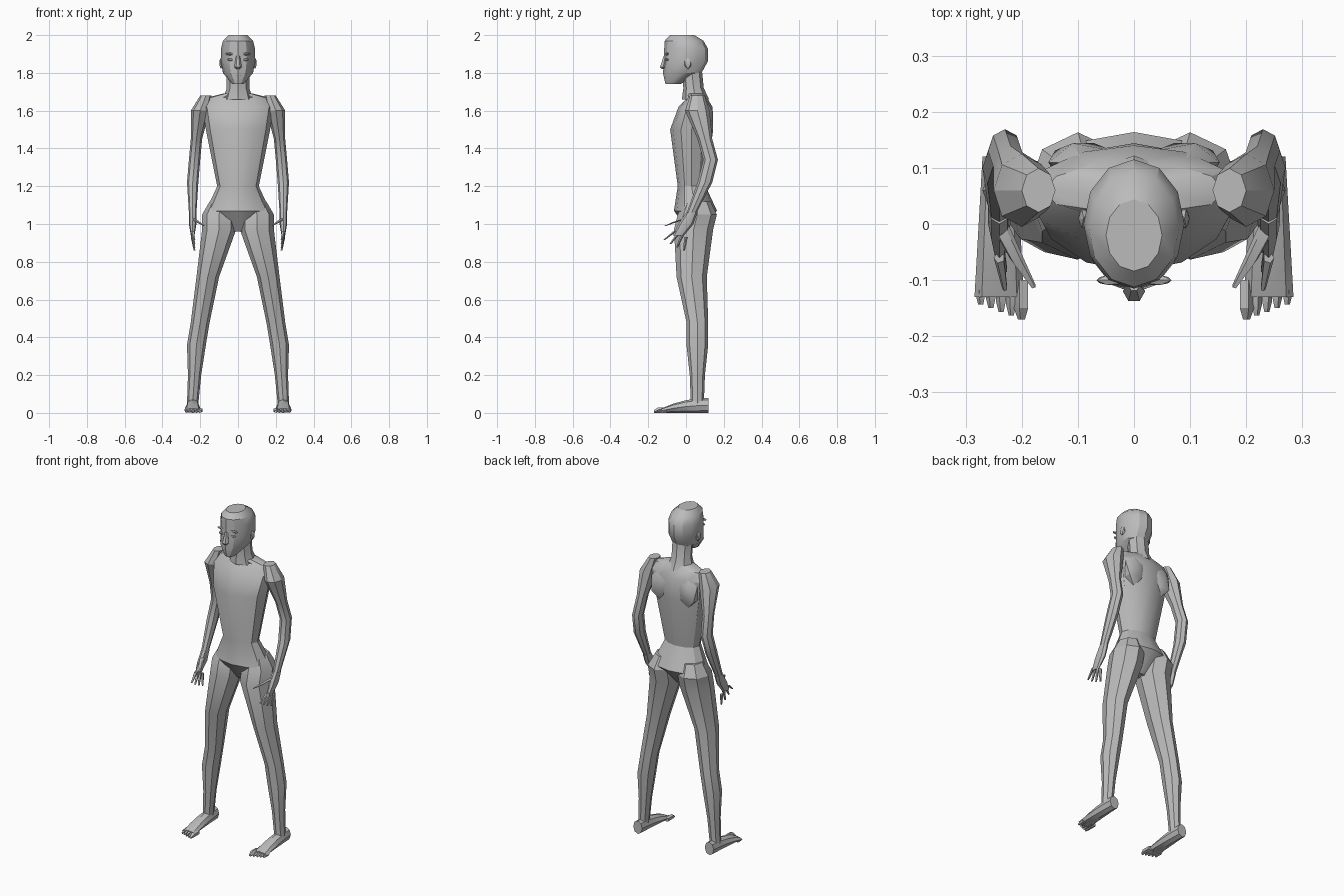
import bpy, bmesh, math
from mathutils import Vector, Matrix

cube = bpy.data.objects.get("Cube")
if cube:
    bpy.data.objects.remove(cube, do_unlink=True)

skin = bpy.data.materials.new("plain grey")
skin.use_nodes = True
grey = (.5, .5, .5, 1)
skin.diffuse_color = grey
skin.node_tree.nodes["Principled BSDF"].inputs["Base Color"].default_value = grey


def finish(name, bm, side):
    """Mirror to the wanted side, then turn the bmesh into a shaded object."""
    bmesh.ops.scale(bm, vec=(side, 1, 1), verts=bm.verts)
    bmesh.ops.recalc_face_normals(bm, faces=bm.faces)
    mesh = bpy.data.meshes.new(name)
    bm.to_mesh(mesh)
    bm.free()
    mesh.materials.append(skin)
    obj = bpy.data.objects.new(name, mesh)
    bpy.context.collection.objects.link(obj)
    bpy.ops.object.select_all(action="DESELECT")
    obj.select_set(True)
    bpy.context.view_layer.objects.active = obj
    bpy.ops.object.shade_smooth_by_angle(angle=math.radians(30))


def tube(name, joints, side=1, flat=1, sides=8, forward=False):
    """Skin a tube through joints of x, y, z, half width and optional half depth."""
    bm = bmesh.new()
    loops = []
    for x, y, z, wide, *depth in joints:
        deep = depth[0] if depth else wide * flat
        loop = []
        for i in range(sides):
            angle = math.tau * i / sides
            across = wide * math.cos(angle)
            along = deep * math.sin(angle)
            offset = (across, 0, along) if forward else (across, along, 0)
            loop.append(bm.verts.new(Vector((x, y, z)) + Vector(offset)))
        loops.append(loop)
    for lower, upper in zip(loops, loops[1:]):
        for i in range(sides):
            j = (i + 1) % sides
            bm.faces.new((lower[i], lower[j], upper[j], upper[i]))
    bm.faces.new(loops[0])
    bm.faces.new(loops[-1])
    finish(name, bm, side)


def bead(name, place, size, side=1):
    """A faceted ellipsoid for small rounded features."""
    bm = bmesh.new()
    matrix = Matrix.LocRotScale(Vector(place), None, Vector(size))
    bmesh.ops.create_icosphere(bm, subdivisions=1, radius=1, matrix=matrix)
    finish(name, bm, side)


# Trunk from crotch to collar
tube("torso", [
    (0, .04, .96, .04),
    (0, .05, 1.07, .17),
    (0, .03, 1.2, .11),
    (0, .03, 1.5, .17),
    (0, .05, 1.62, .19, .09),
    (0, .06, 1.67, .16, .05),
    (0, .05, 1.69, .08, .05)], flat=.67, sides=12)

tube("neck", [
    (0, .05, 1.66, .08),
    (0, .04, 1.72, .06),
    (0, .03, 1.82, .06)], flat=.9)

# Head from chin to crown
tube("head", [
    (0, -.07, 1.74, .03),
    (0, -.02, 1.8, .08),
    (0, 0, 1.86, .09),
    (0, 0, 1.93, .09),
    (0, -.01, 1.97, .08),
    (0, -.02, 2, .05)], flat=1.28, sides=12)

# Face
tube("nose", [
    (0, -.12, 1.82, .01),
    (0, -.12, 1.83, .02),
    (0, -.11, 1.89, .01)], sides=6)
bead("upper_lip", (0, -.11, 1.8), (.03, .01, .006))
bead("lower_lip", (0, -.11, 1.79), (.02, .01, .006))

for side, label in ((1, "left_"), (-1, "right_")):
    bead(label + "eye", (.04, -.1, 1.87), (.02, .01, .008), side)
    bead(label + "brow", (.04, -.1, 1.9), (.03, .01, .008), side)
    bead(label + "ear", (.09, .01, 1.85), (.01, .02, .03), side)
    bead(label + "shoulder_blade", (.09, .11, 1.55), (.07, .04, .1), side)

    # Arm from shoulder to wrist, bent at the elbow
    tube(label + "arm", [
        (.17, .06, 1.68, .03),
        (.2, .06, 1.6, .05),
        (.22, .1, 1.45, .03),
        (.23, .13, 1.34, .03),
        (.24, .1, 1.22, .03),
        (.24, .03, 1.06, .02)], side, flat=1.3)

    # Hand with the palm turned inward
    tube(label + "hand", [
        (.24, .03, 1.06, .02, .03),
        (.24, 0, 1, .02, .04),
        (.24, -.04, .94, .01, .03)], side)

    # Fingers fan out from the knuckles
    for i, finger in enumerate(("index", "middle", "ring", "little")):
        swing = .9 - i / 4
        root = Vector((.24, -.06 + i / 50, .96 - i / 100))
        reach = Vector((-.01, -.07 * math.sin(swing), -.07 * math.cos(swing)))
        joints = [(*(root + reach * t), .01 - t / 200) for t in (0, .6, 1)]
        tube(label + finger + "_finger", joints, side, sides=5)
    tube(label + "thumb", [
        (.24, 0, 1.03, .015),
        (.21, -.06, 1.01, .012),
        (.18, -.11, .99, .005)], side, sides=5)

    # Leg from buttock to ankle
    tube(label + "leg", [
        (.09, .06, 1.12, .06),
        (.1, .06, 1.05, .09),
        (.1, .04, .97, .09),
        (.16, .03, .72, .06, .08),
        (.2, .06, .48, .05),
        (.22, .06, .36, .05),
        (.23, .06, .2, .035),
        (.24, .06, .05, .03)], side, flat=1.15)

    # Foot: a wedge that widens and flattens toward the toes, sole on the ground
    foot = []
    for step in range(5):
        t = step / 4
        rise = .04 - .028 * t * t
        foot.append((.24, .12 - t / 4, rise, .03 + t / 70, rise))
    tube(label + "foot", foot, side, forward=True)
    for i, toe in enumerate(("big", "second", "middle", "fourth", "little")):
        x = .2 + i / 55
        tip = i / 150 - .17
        size = .014 if toe == "big" else .01
        tube(label + toe + "_toe", [
            (x, -.1, size, size),
            (x, tip + .02, size, size),
            (x, tip, size / 2, size / 2)], side, sides=5, forward=True)
